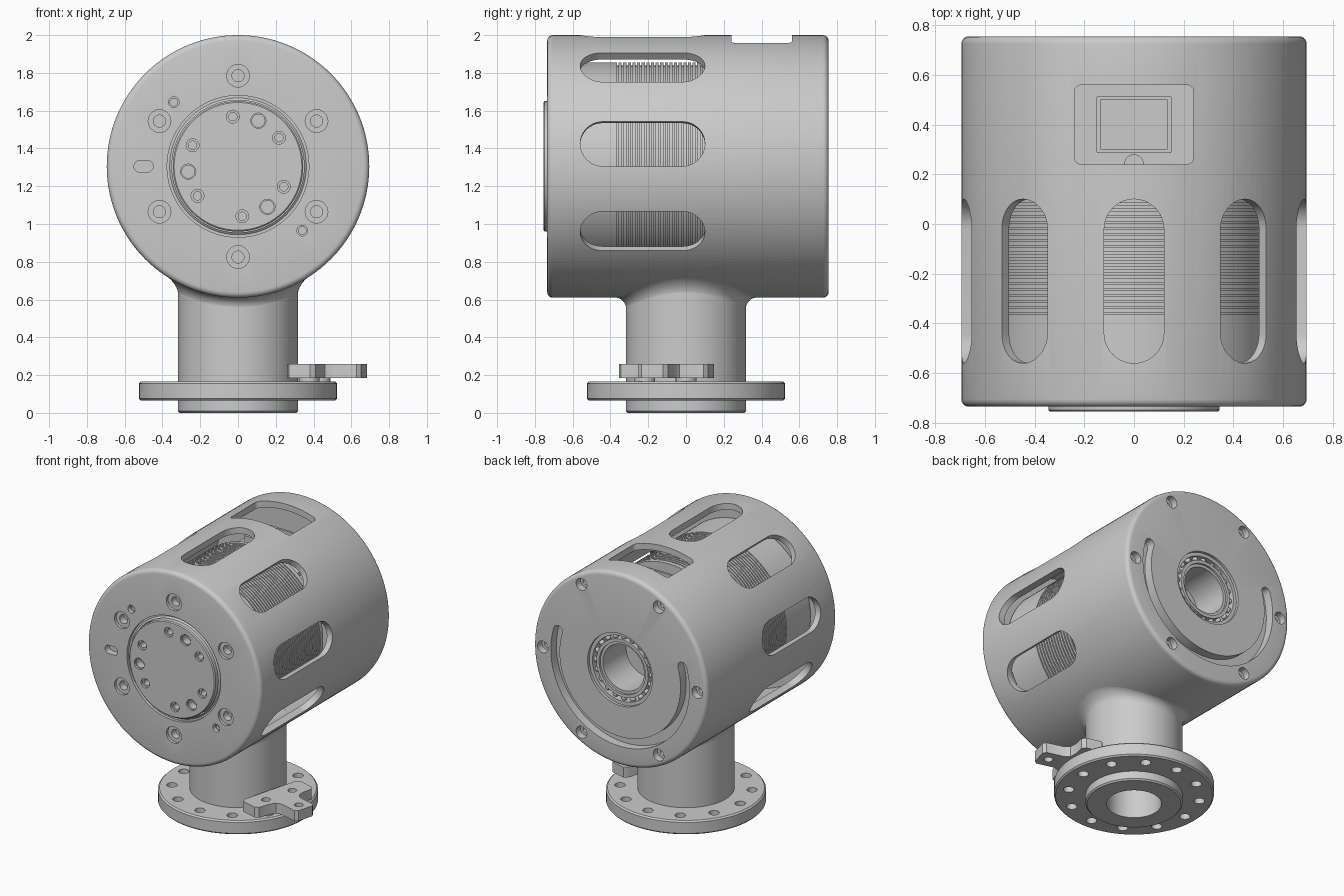
import bpy, bmesh
from math import sin, cos, pi, radians, sqrt
from mathutils import Matrix, Vector

if "Cube" in bpy.data.objects:
    bpy.data.objects.remove(bpy.data.objects["Cube"])

grey = bpy.data.materials.new("machined_grey")
grey.use_nodes = True
grey.diffuse_color = (0.6, 0.6, 0.6, 1)
grey.node_tree.nodes["Principled BSDF"].inputs["Base Color"].default_value = (0.6, 0.6, 0.6, 1)

R, ZC = 0.695, 1.305                       # housing radius and axis height
BACKWARD = Matrix.Rotation(-pi / 2, 4, 'X')  # local z becomes +y
FORWARD = Matrix.Rotation(pi / 2, 4, 'X')    # local z becomes -y
UP = Matrix.Identity(4)


def at(x, y, z):
    return Matrix.Translation((x, y, z))


AXIS = at(0, 0, ZC) @ BACKWARD


def lathe(bm, profile, m=UP, segs=32):
    """Revolve a closed (radius, height) profile about local z."""
    part = bmesh.new()
    vs = [part.verts.new((r, 0, h)) for r, h in profile]
    es = [part.edges.new((vs[i - 1], vs[i])) for i in range(len(vs))
          if profile[i - 1][0] > 0 or profile[i][0] > 0]
    bmesh.ops.spin(part, geom=vs + es, cent=(0, 0, 0), axis=(0, 0, 1),
                   angle=2 * pi, steps=segs, use_merge=False)
    bmesh.ops.remove_doubles(part, verts=part.verts[:], dist=1e-5)
    merge(bm, part, m)


def prism(bm, outline, h0, h1, m=UP):
    """Extrude a 2D outline between two heights."""
    part = bmesh.new()
    face = part.faces.new([part.verts.new((x, y, h0)) for x, y in outline])
    out = bmesh.ops.extrude_face_region(part, geom=[face])
    bmesh.ops.translate(part, vec=(0, 0, h1 - h0),
                        verts=[g for g in out["geom"] if isinstance(g, bmesh.types.BMVert)])
    if len(part.faces) == len(outline) + 1:   # close the starting end if it was moved
        bmesh.ops.holes_fill(part, edges=part.edges[:])
    merge(bm, part, m)


def merge(bm, part, m):
    bmesh.ops.recalc_face_normals(part, faces=part.faces[:])
    part.transform(m)
    mesh = bpy.data.meshes.new("part")
    part.to_mesh(mesh)
    part.free()
    bm.from_mesh(mesh)
    bpy.data.meshes.remove(mesh)


def rounded_rect(hx, hy, r, n=10):
    pts = []
    for k, (sx, sy) in enumerate(((1, 1), (-1, 1), (-1, -1), (1, -1))):
        for i in range(n + 1):
            a = (k + i / n) * pi / 2
            pts.append((sx * (hx - r) + r * cos(a), sy * (hy - r) + r * sin(a)))
    return [p for i, p in enumerate(pts)
            if (Vector(p) - Vector(pts[i - 1])).length > 1e-5]


def stepped_hole(bm, m, r1, d1, r2, d2):
    lathe(bm, [(0, -.03), (r1, -.03), (r1, d1), (r2, d1), (r2, d2), (0, d2)], m, 24)


def finish(bm, name, cutter=None):
    """Make an object, cut it if needed, and shade it."""
    def make(b, label):
        mesh = bpy.data.meshes.new(label)
        b.to_mesh(mesh)
        b.free()
        ob = bpy.data.objects.new(label, mesh)
        bpy.context.scene.collection.objects.link(ob)
        return ob
    ob = make(bm, name)
    ob.data.materials.append(grey)
    bpy.ops.object.select_all(action='DESELECT')
    bpy.context.view_layer.objects.active = ob
    ob.select_set(True)
    if cutter:
        tool = make(cutter, "cutter")
        mod = ob.modifiers.new("cut", 'BOOLEAN')
        mod.operation, mod.solver, mod.object = 'DIFFERENCE', 'EXACT', tool
        bpy.ops.object.modifier_apply(modifier=mod.name)
        bpy.data.objects.remove(tool)
    bpy.ops.object.shade_smooth_by_angle(angle=radians(30))


def solid(name, profile, m=UP, segs=64):
    bm = bmesh.new()
    lathe(bm, profile, m, segs)
    finish(bm, name)


# Housing: hollow drum with rounded rims, open in the middle of each end
bm, cut = bmesh.new(), bmesh.new()
F, B, f = -.735, .755, .03
arc = [(1 - cos(i * pi / 8), 1 - sin(i * pi / 8)) for i in range(5)]
front_rim = [(R - f * u, F + f * v) for u, v in reversed(arc)]
back_rim = [(R - f * u, B - f * v) for u, v in arc]
lathe(bm, [(.375, F)] + front_rim + back_rim
      + [(.26, B), (.26, .64), (.65, .64), (.65, -.65), (.375, -.65)], AXIS, 128)
for k in range(-3, 4):                      # side ventilation slots
    prism(cut, rounded_rect(.12, .33, .12), .57, .8,
          at(0, -.23, ZC) @ Matrix.Rotation(radians(40 * k), 4, 'Y'))
prism(cut, rounded_rect(.24, .16, .03), .5, .8, at(0, .4, ZC))    # top window
lathe(cut, [(0, .5), (.18, .5), (.18, .8), (0, .8)])              # cable passage
for k in range(6):                          # bolt holes, front and back
    a = radians(60 * k)
    stepped_hole(cut, at(.48 * sin(a), F, ZC + .48 * cos(a)) @ BACKWARD, .06, .02, .032, .07)
    stepped_hole(cut, at(.618 * cos(a), B, ZC + .618 * sin(a)) @ FORWARD, .043, .05, .022, .09)
for s in (-1, 1):                           # dowel holes
    stepped_hole(cut, at(.34 * s, F, ZC - .34 * s) @ BACKWARD, .028, .03, .02, .05)
prism(cut, rounded_rect(.05, .03, .028), -.03, .05, at(-.5, F, ZC) @ BACKWARD)
# Curved groove around the lower half of the back
sweep = [radians(-17 + 214 * i / 60) for i in range(61)]
groove = [(.555 * cos(a), .555 * sin(a)) for a in sweep]
for a, sign in ((sweep[-1], 1), (sweep[0], -1)):
    d, t = Vector((cos(a), sin(a))), Vector((-sin(a), cos(a)))
    for i in range(1, 8):
        b = i * pi / 8
        groove.append(tuple(.52 * d + .035 * sign * (d * cos(b) + t * sin(b))))
    if sign == 1:
        groove += [(.485 * cos(b), .485 * sin(b)) for b in reversed(sweep)]
prism(cut, groove, .69, .8, AXIS)
finish(bm, "housing", cut)

# Output hub with bolt circle
bm, cut = bmesh.new(), bmesh.new()
lathe(bm, [(0, -.755), (.338, -.755), (.345, -.748), (.345, -.6), (0, -.6)], AXIS, 96)
for k in range(3):
    for deg, r1, r2 in ((96, .034, .022), (66, .04, .034), (35, .034, .022)):
        a = radians(deg + 120 * k)
        stepped_hole(cut, at(.265 * cos(a), -.755, ZC + .265 * sin(a)) @ BACKWARD, r1, .015, r2, .07)
finish(bm, "output_hub", cut)
solid("hub_seal", [(.35, -.725), (.362, -.715), (.38, -.715), (.38, -.64), (.35, -.64)], AXIS, 96)

# Inner drive with cooling fins
core = [(0, -.64), (.55, -.64)]
for i in range(22):
    y = -.365 + .0245 * i
    core += [(.55, y), (.535, y), (.535, y + .008), (.55, y + .008)]
solid("finned_drive", core + [(.55, .19), (.3, .19), (.3, .45), (0, .45)], AXIS, 96)

# Rear bearing and shaft sleeve
solid("bearing_outer_ring", [(.235, .735), (.262, .735), (.262, .6), (.235, .6)], AXIS)
solid("bearing_inner_ring", [(.185, .73), (.208, .73), (.208, .6), (.185, .6)], AXIS)
solid("bearing_back", [(.18, .6), (.28, .6), (.28, .45), (.18, .45)], AXIS)
solid("shaft_sleeve", [(.165, .715), (.186, .715), (.186, .44), (.165, .44)], AXIS)
bm = bmesh.new()
for k in range(20):
    a = 2 * pi * k / 20
    bmesh.ops.create_icosphere(bm, subdivisions=2, radius=.02,
                               matrix=at(.2215 * cos(a), .705, ZC + .2215 * sin(a)))
finish(bm, "bearing_balls")

# Connector on a small board under the window
bm, cut = bmesh.new(), bmesh.new()
prism(bm, rounded_rect(.3, .19, .02), 1.67, 1.7, at(0, .4, 0))
finish(bm, "circuit_board")
bm = bmesh.new()
prism(bm, rounded_rect(.15, .115, .005, 2), 1.69, 1.84, at(0, .4, 0))
prism(cut, rounded_rect(.135, .1, .005, 2), 1.76, 1.9, at(0, .4, 0))
finish(bm, "connector", cut)
solid("board_screw", [(0, 1.69), (.04, 1.69), (.04, 1.73), (0, 1.73)], at(0, .24, 0), 24)

# Stem with base flange and locating ring
bm, cut = bmesh.new(), bmesh.new()
lathe(bm, [(.18, 0), (.308, 0), (.318, .01), (.318, .065), (.515, .065), (.525, .075),
           (.525, .155), (.515, .165), (.318, .165), (.318, .7), (.18, .7)], UP, 96)
for k in range(12):
    a = radians(30 * k)
    lathe(cut, [(0, .03), (.035, .03), (.035, .2), (0, .2)],
          at(.435 * cos(a), .435 * sin(a), 0), 20)
finish(bm, "flanged_stem", cut)

# Saddle fillet joining stem to housing
bm, rows = bmesh.new(), []
for j in range(96):
    a, row = 2 * pi * j / 96, []
    for i in range(9):
        t = i * pi / 16
        r = .317 + .06 * (1 - cos(t))
        z = ZC + .001 - sqrt(R * R - (r * cos(a)) ** 2) - .06 * (1 - sin(t))
        row.append(bm.verts.new((r * cos(a), r * sin(a), z)))
    rows.append(row)
for j in range(96):
    for i in range(8):
        bm.faces.new((rows[j - 1][i], rows[j][i], rows[j][i + 1], rows[j - 1][i + 1]))
finish(bm, "stem_fillet")

# Stop bracket bolted across two flange holes, pointing outwards
TAB = Matrix.Rotation(radians(-15), 4, 'Z')
half = [(.325, .21), (.345, .245), (.46, .245), (.485, .225), (.49, .14), (.505, .1),
        (.54, .08), (.67, .08), (.69, .06)]
bm, cut = bmesh.new(), bmesh.new()
prism(bm, half + [(x, -y) for x, y in reversed(half)], .185, .26, TAB)
for x, y in ((.42, .113), (.42, -.113), (.62, 0)):
    lathe(cut, [(0, .1), (.03, .1), (.03, .3), (0, .3)], TAB @ at(x, y, 0), 20)
finish(bm, "stop_bracket", cut)
bm = bmesh.new()
for s in (-1, 1):
    lathe(bm, [(.031, .16), (.055, .16), (.055, .19), (.031, .19)], TAB @ at(.42, .113 * s, 0), 24)
finish(bm, "bracket_spacers")
